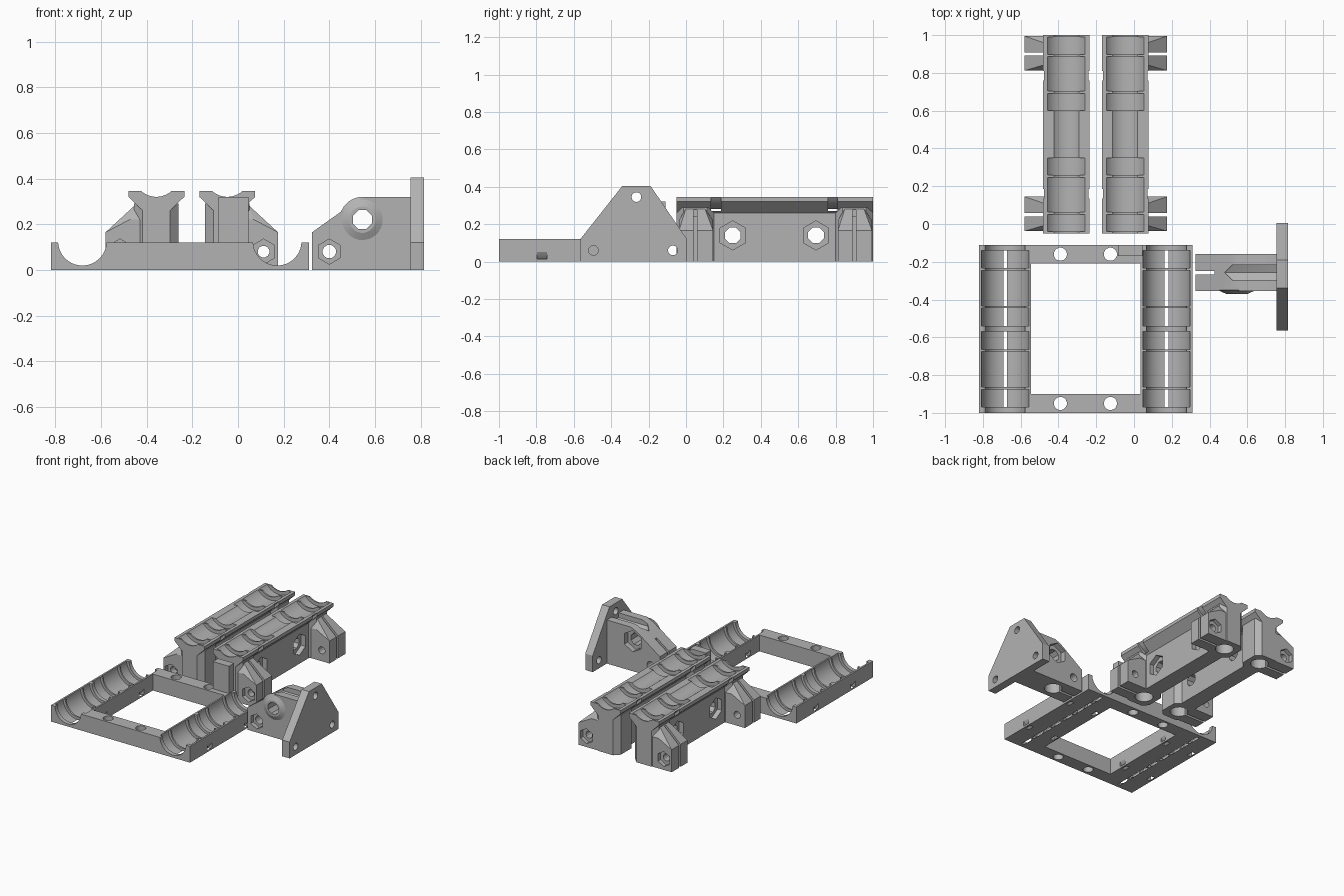
import bpy, bmesh, math
from mathutils import Vector

if "Cube" in bpy.data.objects:
    bpy.data.objects.remove(bpy.data.objects["Cube"], do_unlink=True)

grey = bpy.data.materials.new("plain grey plastic")
grey.use_nodes = True
COLOR = (0.45, 0.45, 0.45, 1)
grey.diffuse_color = COLOR
grey.node_tree.nodes["Principled BSDF"].inputs["Base Color"].default_value = COLOR


def finish(bm, name):
    bmesh.ops.recalc_face_normals(bm, faces=bm.faces)
    me = bpy.data.meshes.new(name)
    bm.to_mesh(me)
    bm.free()
    me.materials.append(grey)
    ob = bpy.data.objects.new(name, me)
    bpy.context.collection.objects.link(ob)
    return ob


def prism(name, pts, axis, lo, hi):
    """Extrude a 2D profile along an axis; the profile uses the other two axes in order."""
    bm = bmesh.new()
    i = "xyz".index(axis)
    rings = []
    for d in (lo, hi):
        ring = []
        for p in pts:
            co = list(p)
            co.insert(i, d)
            ring.append(bm.verts.new(co))
        rings.append(ring)
        bm.faces.new(ring)
    n = len(pts)
    for k in range(n):
        j = (k + 1) % n
        bm.faces.new((rings[0][k], rings[0][j], rings[1][j], rings[1][k]))
    return finish(bm, name)


def box(name, x, y, z):
    return prism(name, [(x[0], y[0]), (x[1], y[0]), (x[1], y[1]), (x[0], y[1])], "z", *z)


def disc(centre, r, n):
    a0 = math.pi / 2 if n == 6 else math.pi / n
    return [(centre[0] + r * math.cos(a0 + math.tau * k / n),
             centre[1] + r * math.sin(a0 + math.tau * k / n)) for k in range(n)]


def rod(centre, r, axis, lo, hi, n=16):
    return prism("cutter", disc(centre, r, n), axis, lo, hi)


def hull(name, pts):
    bm = bmesh.new()
    for p in pts:
        bm.verts.new(p)
    bmesh.ops.convex_hull(bm, input=bm.verts)
    bmesh.ops.dissolve_limit(bm, angle_limit=0.01, verts=bm.verts, edges=bm.edges)
    return finish(bm, name)


def combine(ob, other, operation="DIFFERENCE"):
    mod = ob.modifiers.new("combine", "BOOLEAN")
    mod.operation = operation
    mod.solver = "EXACT"
    mod.object = other
    bpy.context.view_layer.update()
    new = bpy.data.meshes.new_from_object(ob.evaluated_get(bpy.context.evaluated_depsgraph_get()))
    ob.modifiers.clear()
    ob.data = new
    bpy.data.objects.remove(other, do_unlink=True)
    return ob


def add(ob, other):
    return combine(ob, other, "UNION")


def tie_ring(centre, inner, outer, y):
    ring = rod(centre, outer, "y", y - 0.026, y + 0.026, 48)
    return combine(ring, rod(centre, inner, "y", y - 0.05, y + 0.05, 48))


def bearing_pocket(ob, centre, r, lo, hi):
    """Bearing seat with two thin retaining ribs."""
    rib, end = 0.006, (hi - lo) / 4
    cuts = [(lo, lo + end - rib), (lo + end + rib, hi - end - rib), (hi - end + rib, hi)]
    for a, b in cuts:
        combine(ob, rod(centre, r, "y", a, b, 48))


# Carriage frame: two trough rails joined by two cross bars
frame = box("carriage_frame", (-0.82, 0.31), (-1, -0.11), (0, 0.12))
combine(frame, box("cutter", (-0.545, 0.035), (-0.9, -0.21), (-1, 1)))
add(frame, box("belt_post", (-0.085, 0.045), (-0.17, -0.11), (0.05, 0.32)))
for x in (-0.682, 0.172):
    c = (x, 0.125)
    combine(frame, rod(c, 0.106, "y", -1.1, 0, 48))
    for lo in (-0.97, -0.54):
        bearing_pocket(frame, c, 0.1255, lo, lo + 0.4)
        combine(frame, tie_ring((x, 0.12), 0.154, 0.174, lo + 0.2))
for x in (-0.39, -0.125):
    for y in (-0.16, -0.95):
        combine(frame, rod((x, y), 0.035, "z", -1, 1))

# Rod holder: flared beam, end pillars, split clamp ears
cx, front, back = -0.047, -0.05, 1.0
half = [(0.06, 0), (0.06, 0.26), (0.1225, 0.32), (0.1225, 0.345)]
profile = [(cx + a, z) for a, z in half] + [(cx - a, z) for a, z in reversed(half)]
holder = prism("rod_holder_left", profile, "y", front, back)
for y in (0.05, 0.9):
    lo, hi = y - 0.1, y + 0.1
    w, n, k = 0.0975, 0.06, 0.0375
    octagon = [(cx - n, lo), (cx + n, lo), (cx + w, lo + k), (cx + w, hi - k),
               (cx + n, hi), (cx - n, hi), (cx - w, hi - k), (cx - w, lo + k)]
    add(holder, prism("pillar", octagon, "z", 0, 0.29))
    a, b = y - 0.088, y + 0.095
    ear = [(x, yy, z) for yy in (a, b) for x, z in
           ((cx, 0), (0.175, 0), (0.175, 0.165), (0.07, 0.22), (cx, 0.22))]
    ear += [(x, yy, 0.285) for x in (cx, 0.045) for yy in (y - 0.05, y + 0.05)]
    add(holder, hull("ear", ear))

trough = (cx, 0.42)
combine(holder, rod(trough, 0.1, "y", -1, 2, 48))
for lo in (-0.04, 0.6):
    bearing_pocket(holder, trough, 0.125, lo, lo + 0.39)
for y in (0.16, 0.785):
    combine(holder, tie_ring(trough, 0.14, 0.165, y))
for y, face in ((0.05, front), (0.9, back)):
    # Vertical rod socket, clamp slit, clamp bolt and nut recess
    combine(holder, rod((cx, y), 0.062, "z", -1, 0.24))
    combine(holder, box("cutter", (cx, 0.3), (y - 0.009, y + 0.009), (-1, 0.275)))
    combine(holder, rod((0.112, 0.08), 0.026, "y", y - 0.2, y + 0.2, 12))
    edge = y - 0.088 if face == front else y + 0.095
    combine(holder, rod((0.112, 0.08), 0.055, "y", edge - 0.03, edge + 0.03, 6))
for y in (0.25, 0.695):
    combine(holder, rod((y, 0.14), 0.045, "x", -1, 1, 8))
    combine(holder, rod((y, 0.14), 0.078, "x", cx + 0.025, 1, 6))

# Mirrored second holder
bm = bmesh.new()
bm.from_mesh(holder.data)
for v in bm.verts:
    v.co.x = -0.405 - v.co.x
bmesh.ops.reverse_faces(bm, faces=bm.faces)
holder_b = finish(bm, "rod_holder_right")

# Mounting bracket: triangular plate with a clamp arm
ym = -0.2575
plate = [(-0.565, 0), (0.005, 0), (0.005, 0.12), (-0.19, 0.405), (-0.34, 0.405), (-0.565, 0.12)]
bracket = prism("mounting_bracket", plate, "x", 0.755, 0.815)
arm = [(0.325, 0), (0.77, 0), (0.77, 0.32), (0.56, 0.32), (0.51, 0.297), (0.325, 0.165)]
add(bracket, prism("arm", arm, "y", -0.355, -0.16))
boss = [(x, -0.35, z) for x, z in disc((0.545, 0.22), 0.1, 24)]
boss += [(x, -0.37, z) for x, z in disc((0.545, 0.22), 0.058, 24)]
add(bracket, hull("boss", boss))
for c in ((-0.265, 0.345), (-0.495, 0.06), (-0.07, 0.06)):
    combine(bracket, rod(c, 0.026, "x", 0.7, 0.9))
combine(bracket, rod((0.545, 0.22), 0.045, "y", -1, 1, 8))
combine(bracket, rod((0.545, 0.22), 0.078, "y", -0.2, 0, 6))
combine(bracket, rod((0.4, 0.08), 0.03, "y", -1, 1, 12))
combine(bracket, rod((0.4, 0.08), 0.055, "y", -1, -0.325, 6))
combine(bracket, rod((0.5, ym), 0.062, "z", -1, 0.16))
combine(bracket, box("cutter", (0.2, 0.425), (ym - 0.009, ym + 0.009), (-1, 1)))
combine(bracket, box("cutter", (0.42, 0.5), (ym - 0.009, ym + 0.009), (-1, 0.16)))
groove = [(x, ym + s * 0.04, z) for s in (-1, 1) for x, z in ((0.52, 0.285), (0.755, 0.285), (0.755, 0.4), (0.52, 0.4))]
groove += [(0.48, ym, 0.265), (0.48, ym, 0.4), (0.755, ym, 0.27)]
combine(bracket, hull("cutter", groove))

# Smooth the round surfaces, keep the edges crisp
for ob in (frame, holder, holder_b, bracket):
    bpy.ops.object.select_all(action="DESELECT")
    ob.select_set(True)
    bpy.context.view_layer.objects.active = ob
    bpy.ops.object.shade_smooth_by_angle(angle=math.radians(25))
